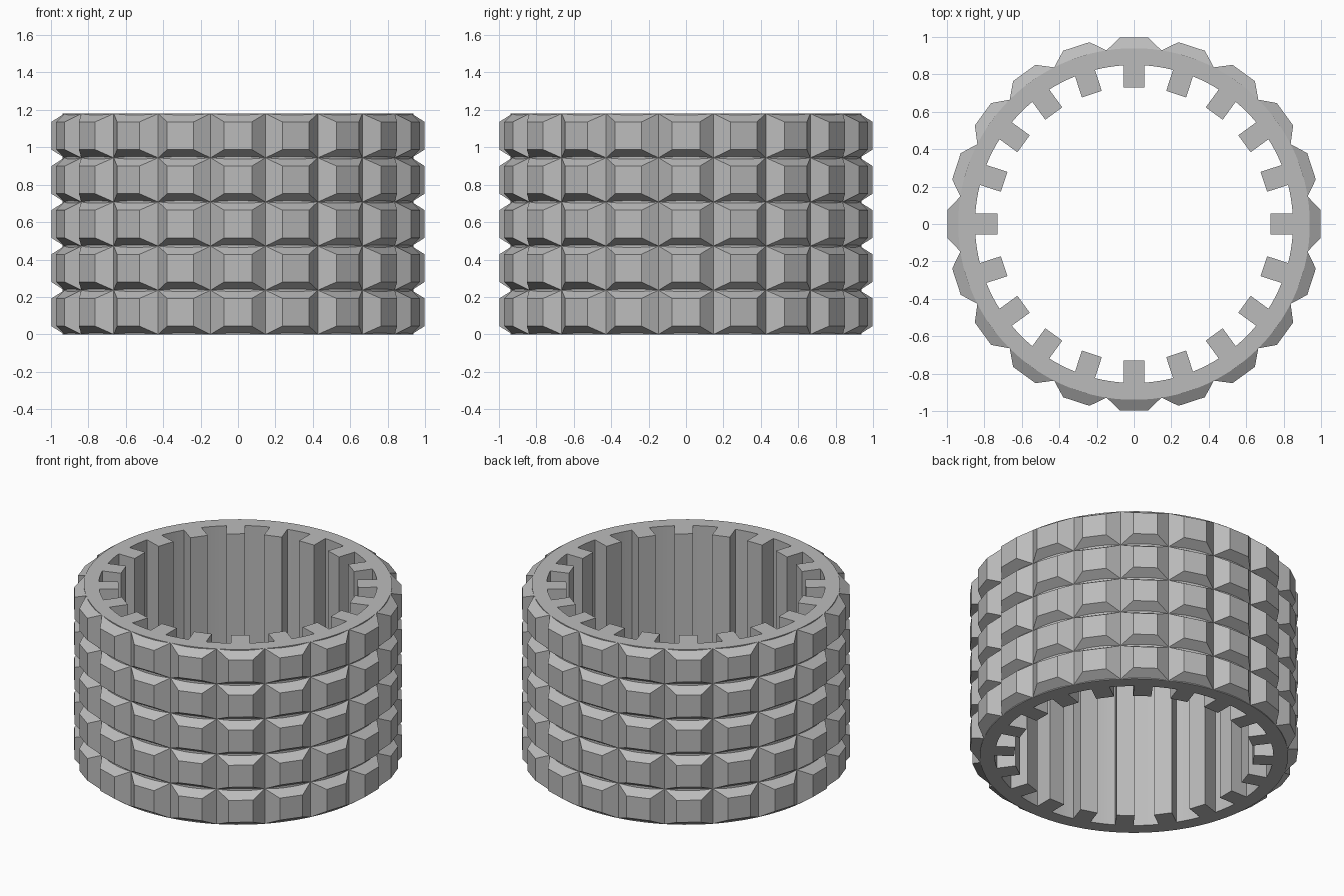
import bpy, bmesh, math
from mathutils import Matrix

if "Cube" in bpy.data.objects:
    bpy.data.objects.remove(bpy.data.objects["Cube"])

N, ROWS, HEIGHT = 20, 5, 1.18
STEP = 2 * math.pi / N
R_BODY, R_BORE, R_SPLINE = 0.94, 0.85, 0.73
SPLINE_HALF = 0.056

grey = bpy.data.materials.new("grey metal")
grey.diffuse_color = (0.5, 0.5, 0.5, 1)
grey.use_nodes = True
grey.node_tree.nodes["Principled BSDF"].inputs["Base Color"].default_value = grey.diffuse_color


def finish(bm, name):
    bmesh.ops.recalc_face_normals(bm, faces=bm.faces)
    mesh = bpy.data.meshes.new(name)
    bm.to_mesh(mesh)
    bm.free()
    mesh.materials.append(grey)
    obj = bpy.data.objects.new(name, mesh)
    bpy.context.collection.objects.link(obj)
    return obj


# Ring body: smooth outside, rectangular splines along the bore
bm = bmesh.new()
half = math.asin(SPLINE_HALF / R_BORE)
tip_r = math.hypot(R_SPLINE, SPLINE_HALF)
tip_a = math.atan2(SPLINE_HALF, R_SPLINE)
gap = [half + (STEP - 2 * half) * i / 4 for i in range(5)]
# (outer angle, inner angle, inner radius) around one sector
sector = [(-half * 0.5, -tip_a, tip_r), (half * 0.5, tip_a, tip_r)]
sector += [(a, a, R_BORE) for a in gap]


def point(r, a, z=0.0):
    return bm.verts.new((r * math.cos(a), r * math.sin(a), z))


inner, outer = [], []
for k in range(N):
    for a_out, a_in, r_in in sector:
        inner.append(point(r_in, k * STEP + a_in))
        outer.append(point(R_BODY, k * STEP + a_out))
count = len(inner)
for i in range(count):
    j = (i + 1) % count
    bm.faces.new((inner[i], outer[i], outer[j], inner[j]))
ext = bmesh.ops.extrude_face_region(bm, geom=bm.faces[:])
bmesh.ops.translate(bm, vec=(0, 0, HEIGHT),
                    verts=[g for g in ext["geom"] if isinstance(g, bmesh.types.BMVert)])
body = finish(bm, "splined_ring")
bpy.context.view_layer.objects.active = body
body.select_set(True)
bpy.ops.object.shade_smooth_by_angle(angle=math.radians(20))

# Outer teeth: truncated pyramids in stacked rows around the ring
bm = bmesh.new()
row_h = HEIGHT / ROWS
base_x, base_w = R_BODY * math.cos(STEP / 2), R_BODY * math.sin(STEP / 2)
TIP_X, TIP_W, BEVEL = 0.998, 0.074, 0.044
for row in range(ROWS):
    z0, z1 = row * row_h, (row + 1) * row_h
    for k in range(N):
        turn = Matrix.Rotation(k * STEP, 4, 'Z')
        rings = []
        for x, w, b in ((base_x, base_w, 0), (TIP_X, TIP_W, BEVEL)):
            corners = ((x, -w, z0 + b), (x, w, z0 + b), (x, w, z1 - b), (x, -w, z1 - b))
            rings.append([bm.verts.new(c) for c in corners])
        base, tip = rings
        bm.faces.new(tip)
        bm.faces.new(base[::-1])
        for i in range(4):
            j = (i + 1) % 4
            bm.faces.new((base[i], base[j], tip[j], tip[i]))
        bmesh.ops.transform(bm, matrix=turn, verts=base + tip)
finish(bm, "outer_teeth")
